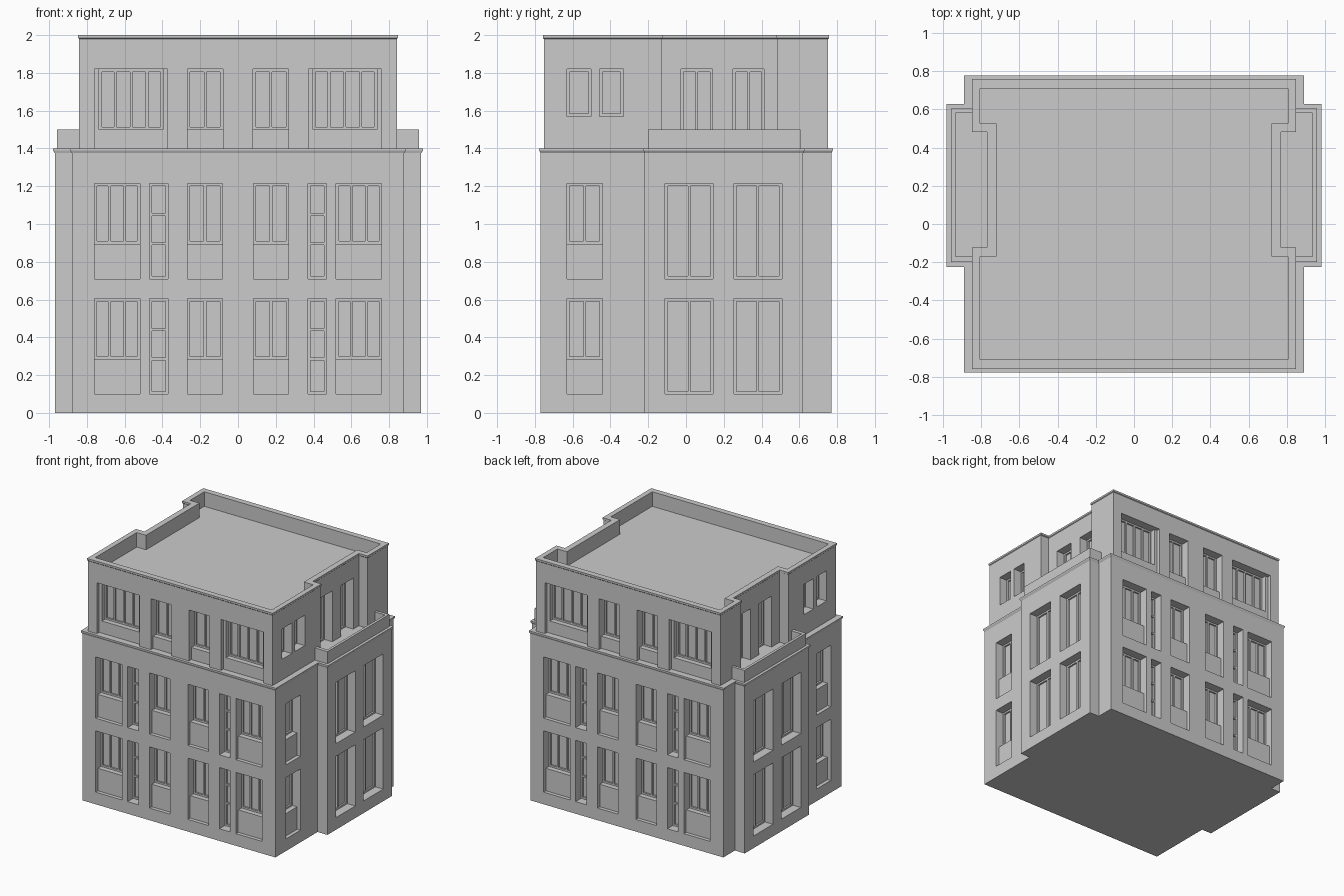
import bpy, bmesh
from mathutils import Matrix, Vector

if "Cube" in bpy.data.objects:
    bpy.data.objects.remove(bpy.data.objects["Cube"])


def outline(hx, hy, sx, y0, y1):
    """Twelve-point plan: a rectangle whose sides step to x = +-sx between y0 and y1."""
    return [(-hx, -hy), (hx, -hy), (hx, y0), (sx, y0), (sx, y1), (hx, y1),
            (hx, hy), (-hx, hy), (-hx, y1), (-sx, y1), (-sx, y0), (-hx, y0)]


def finish(name, bm):
    bmesh.ops.recalc_face_normals(bm, faces=bm.faces)
    me = bpy.data.meshes.new(name)
    bm.to_mesh(me)
    bm.free()
    ob = bpy.data.objects.new(name, me)
    bpy.context.collection.objects.link(ob)
    return ob


def loft(name, sections):
    """Closed solid through stacked (z, outline) sections."""
    bm = bmesh.new()
    rings = [[bm.verts.new((x, y, z)) for x, y in pts] for z, pts in sections]
    for a, b in zip(rings, rings[1:]):
        for i in range(len(a)):
            j = (i + 1) % len(a)
            bm.faces.new((a[i], a[j], b[j], b[i]))
    bm.faces.new(rings[0][::-1])
    bm.faces.new(rings[-1])
    return finish(name, bm)


def box(bm, lo, hi):
    lo, hi = Vector(lo), Vector(hi)
    size = [abs(v) for v in hi - lo]
    bmesh.ops.create_cube(bm, size=1, matrix=Matrix.Translation((lo + hi) / 2)
                          @ Matrix.Diagonal((*size, 1)))


def wall_box(bm, axis, sign, face, u, d, z):
    """Box in wall coordinates: u along the wall, d = depth behind its face."""
    a, b = sign * (face - d[0]), sign * (face - d[1])
    if axis == 'y':
        box(bm, (u[0], a, z[0]), (u[1], b, z[1]))
    else:
        box(bm, (a, u[0], z[0]), (b, u[1], z[1]))


DEPTH, BAR, PANEL = 0.085, 0.014, 0.03


def fit_windows(storey, walls, specs):
    """Cut openings and fill them with frames and panels.
    spec: axis, face, u0, u1, z0, z1, panel top, mullions, transoms, side strip"""
    cut, frames, panels = bmesh.new(), bmesh.new(), bmesh.new()
    for axis, face, u0, u1, z0, z1, ptop, mull, trans, strip in specs:
        spans = [(u0, u1), (-u1, -u0)] if axis == 'y' else [(u0, u1)]
        for sign in (-1, 1):
            for a, b in spans:
                drop = 0.02 if z0 == 1.4 else 0
                wall_box(cut, axis, sign, face, (a, b), (-0.05, DEPTH), (z0 - drop, z1))

                def part(bm, u, d, z):
                    wall_box(bm, axis, sign, face, u, d, z)
                low = ptop or z0
                if ptop:
                    part(panels, (a, b), (PANEL, DEPTH), (z0, ptop))
                if strip:
                    part(panels, (a, a + strip), (PANEL, DEPTH), (low, z1))
                    part(panels, (b - strip, b), (PANEL, DEPTH), (low, z1))
                a, b = a + strip, b - strip
                d = (DEPTH - 0.014, DEPTH)
                # surrounding frame, then mullions and transoms
                part(frames, (a, a + BAR), d, (low, z1))
                part(frames, (b - BAR, b), d, (low, z1))
                part(frames, (a + BAR, b - BAR), d, (low, low + BAR))
                part(frames, (a + BAR, b - BAR), d, (z1 - BAR, z1))
                for i in range(mull):
                    c = a + (b - a) * (i + 1) / (mull + 1)
                    part(frames, (c - BAR / 2, c + BAR / 2), d, (low + BAR, z1 - BAR))
                for t in trans:
                    part(frames, (a + BAR, b - BAR), d, (z0 + t - BAR / 2, z0 + t + BAR / 2))
    cutter = finish(storey + "_opening_cutter", cut)
    mod = walls.modifiers.new("openings", 'BOOLEAN')
    mod.operation, mod.solver, mod.object = 'DIFFERENCE', 'EXACT', cutter
    bpy.context.view_layer.objects.active = walls
    bpy.ops.object.modifier_apply(modifier=mod.name)
    bpy.data.objects.remove(cutter)
    finish(storey + "_window_frames", frames)
    finish(storey + "_window_panels", panels)


# Lower two storeys with side bays and a thin cornice
wall = outline(0.88, 0.77, 0.97, -0.22, 0.62)
cornice = outline(0.89, 0.777, 0.98, -0.225, 0.628)
lower = loft("lower_walls", [(0, wall), (1.375, wall), (1.39, cornice), (1.4, cornice)])

# Set-back top storey with recessed sides, coping and sunken roof
wall = outline(0.842, 0.753, 0.763, -0.13, 0.485)
coping = outline(0.847, 0.758, 0.768, -0.122, 0.48)
inner = outline(0.805, 0.71, 0.72, -0.17, 0.525)
upper = loft("upper_walls", [(1.4, wall), (1.98, wall), (1.985, coping),
                             (2.0, coping), (2.0, inner), (1.88, inner)])

# Low parapets around the bay terraces
for side, s in (("left", -1), ("right", 1)):
    bm = bmesh.new()
    plan = [(0.842, -0.2), (0.957, -0.2), (0.957, 0.605), (0.842, 0.605),
            (0.842, 0.58), (0.935, 0.58), (0.935, -0.17), (0.842, -0.17)]
    f = bm.faces.new([bm.verts.new((s * x, y, 1.4)) for x, y in plan])
    new = bmesh.ops.extrude_face_region(bm, geom=[f])["geom"]
    bmesh.ops.translate(bm, vec=(0, 0, 0.1),
                        verts=[v for v in new if isinstance(v, bmesh.types.BMVert)])
    finish(side + "_terrace_parapet", bm)

# Windows of the lower two storeys
specs = []
for z in (0.1, 0.71):
    t, p = z + 0.505, z + 0.185
    specs += [('y', 0.77, 0.52, 0.76, z, t, p, 2, (), 0),
              ('y', 0.77, 0.37, 0.468, z, t, None, 0, (0.185, 0.34), 0),
              ('y', 0.77, 0.082, 0.268, z, t, p, 1, (), 0),
              ('x', 0.88, -0.63, -0.443, z, t, p, 1, (), 0),
              ('x', 0.97, -0.11, 0.143, z, t, None, 1, (), 0),
              ('x', 0.97, 0.253, 0.507, z, t, None, 1, (), 0)]
fit_windows("lower", lower, specs)

# Windows of the top storey
fit_windows("upper", upper, [
    ('y', 0.753, 0.372, 0.76, 1.4, 1.82, 1.5, 3, (), 0.025),
    ('y', 0.753, 0.08, 0.268, 1.4, 1.82, 1.5, 1, (), 0),
    ('x', 0.842, -0.63, -0.502, 1.57, 1.82, None, 0, (), 0),
    ('x', 0.842, -0.457, -0.332, 1.57, 1.82, None, 0, (), 0),
    ('x', 0.763, -0.027, 0.14, 1.4, 1.82, None, 1, (), 0),
    ('x', 0.763, 0.25, 0.413, 1.4, 1.82, None, 1, (), 0)])
